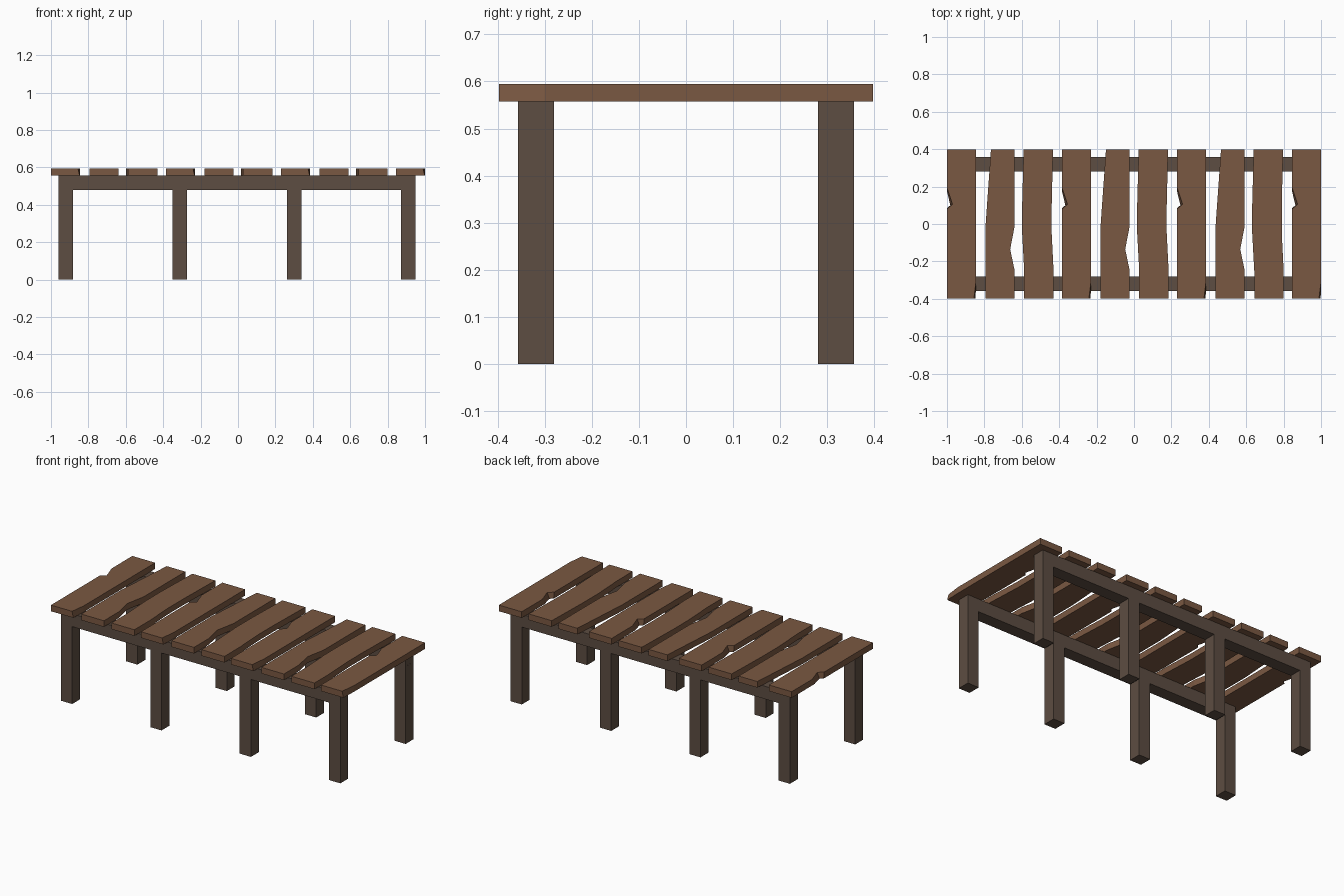
import bpy, bmesh

if "Cube" in bpy.data.objects:
    bpy.data.objects.remove(bpy.data.objects["Cube"])

def material(name, rgb):
    m = bpy.data.materials.new(name)
    m.diffuse_color = (*rgb, 1)
    m.use_nodes = True
    m.node_tree.nodes["Principled BSDF"].inputs["Base Color"].default_value = m.diffuse_color
    return m

plank_wood = material("plank_wood", (0.195, 0.098, 0.054))
post_wood = material("post_wood", (0.109, 0.074, 0.054))

def prism(name, bottom, top, z0, z1, mat):
    """Solid between two outlines (counter-clockwise, same point count)."""
    bm = bmesh.new()
    lo = [bm.verts.new((x, y, z0)) for x, y in bottom]
    hi = [bm.verts.new((x, y, z1)) for x, y in top]
    bm.faces.new(lo[::-1])
    bm.faces.new(hi)
    n = len(lo)
    for i in range(n):
        j = (i + 1) % n
        bm.faces.new((lo[i], lo[j], hi[j], hi[i]))
    bmesh.ops.recalc_face_normals(bm, faces=bm.faces)
    me = bpy.data.meshes.new(name)
    bm.to_mesh(me)
    bm.free()
    me.materials.append(mat)
    ob = bpy.data.objects.new(name, me)
    bpy.context.collection.objects.link(ob)

def box(name, x0, x1, y0, y1, z0, z1, mat):
    o = [(x0, y0), (x1, y0), (x1, y1), (x0, y1)]
    prism(name, o, o, z0, z1, mat)

E = 0.397                    # half length of a plank
Z0, Z1 = 0.557, 0.595        # deck thickness
PITCH = 0.615                # the three plank shapes repeat along x

# plank outlines, x measured from the left end of each group of three
chipped_top = [(0, -E), (0.144, -E), (0.156, -0.30), (0.156, E), (0, E),
               (0, 0.195), (0.03, 0.105), (0, 0.08)]
chipped_low = [(0, -E), (0.153, -E), (0.156, -0.30), (0.156, E), (0, E),
               (0, 0.175), (0.018, 0.10), (0, 0.085)]
notched = [(0.207, -E), (0.362, -E), (0.362, -0.25), (0.338, -0.135),
           (0.362, -0.01), (0.362, E), (0.235, E), (0.207, 0.0)]
bowed = [(0.413, -E), (0.57, -E), (0.57, -0.25), (0.56, -0.05), (0.56, 0.1),
         (0.567, E), (0.41, E), (0.402, 0.1), (0.402, -0.05), (0.413, -0.25)]
shapes = [("chipped_plank", chipped_low, chipped_top),
          ("notched_plank", notched, notched),
          ("bowed_plank", bowed, bowed)]

# ten deck planks
for i in range(10):
    name, low, top = shapes[i % 3]
    dx = -1 + (i // 3) * PITCH
    prism(f"{name}_{i + 1}", [(x + dx, y) for x, y in low],
          [(x + dx, y) for x, y in top], Z0, Z1, plank_wood)

# side rails with four legs each
for side, y0 in (("front", -0.357), ("back", 0.28)):
    y1 = y0 + 0.077
    box(f"{side}_rail", -0.96, 0.949, y0, y1, 0.478, Z0, post_wood)
    for k in range(4):
        x0 = -0.96 + k * 0.6107
        box(f"{side}_leg_{k + 1}", x0, x0 + 0.077, y0, y1, 0, 0.478, post_wood)
